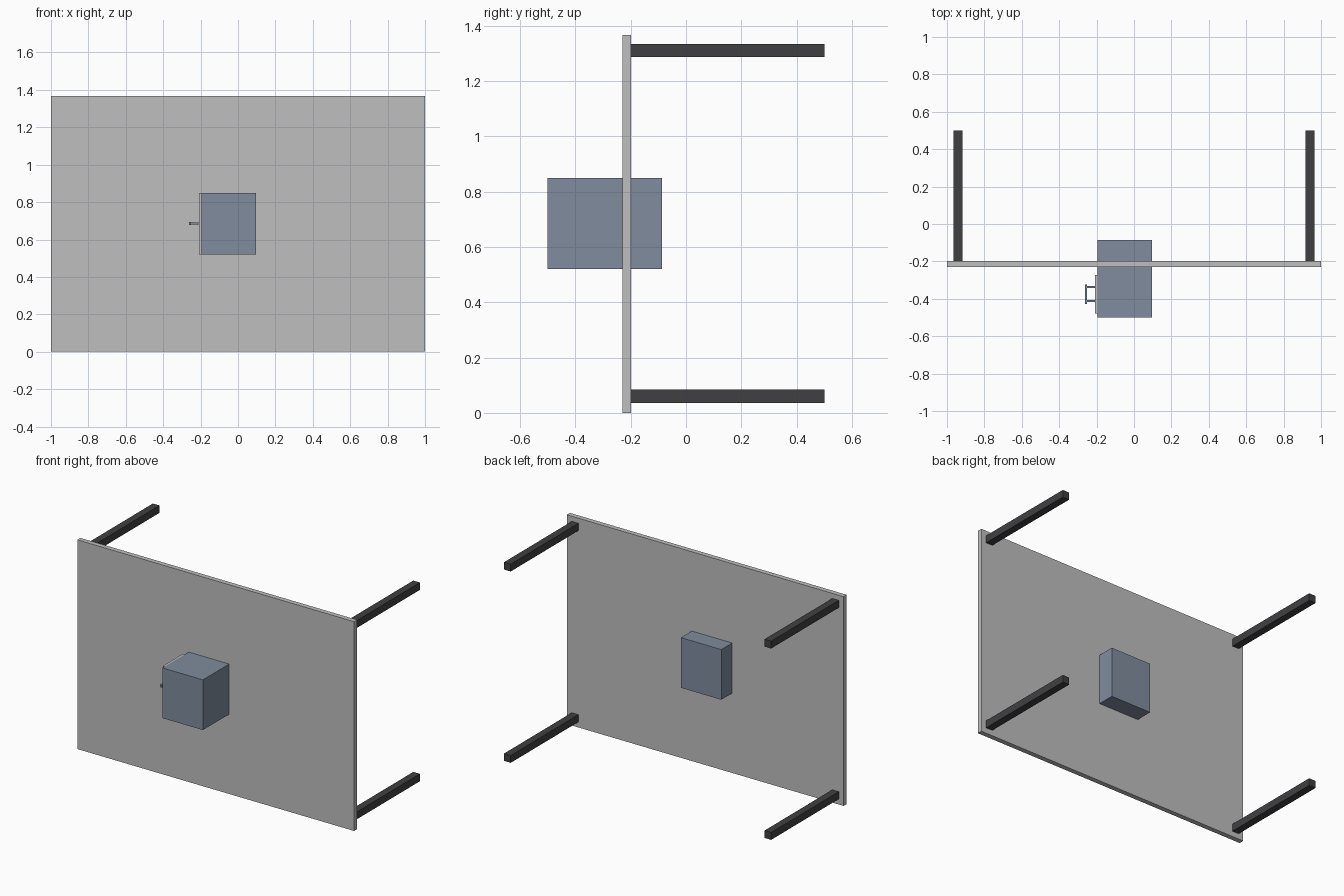
import bpy
import bmesh

cube = bpy.data.objects.get("Cube")
if cube:
    bpy.data.objects.remove(cube, do_unlink=True)


def material(name, colour):
    mat = bpy.data.materials.new(name)
    mat.use_nodes = True
    rgba = (*colour, 1)
    mat.diffuse_color = rgba
    mat.node_tree.nodes["Principled BSDF"].inputs["Base Color"].default_value = rgba
    return mat


light_grey = material("light grey", (0.52, 0.52, 0.52))
slate_blue = material("slate blue", (0.215, 0.265, 0.34))
charcoal = material("charcoal", (0.051, 0.051, 0.056))


def box(name, x, y, z, mat):
    """Flat-sided box from its (low, high) range on each axis."""
    bm = bmesh.new()
    bmesh.ops.create_cube(bm, size=1)
    for v in bm.verts:
        for axis, (low, high) in enumerate((x, y, z)):
            v.co[axis] = high if v.co[axis] > 0 else low
    mesh = bpy.data.meshes.new(name)
    bm.to_mesh(mesh)
    bm.free()
    mesh.materials.append(mat)
    obj = bpy.data.objects.new(name, mesh)
    bpy.context.collection.objects.link(obj)
    return obj


# Table top standing on its long edge
box("table_top", (-1, 1), (-0.23, -0.198), (0, 1.367), light_grey)

# Four legs pointing backwards
for side, x in (("right", (-0.966, -0.918)), ("left", (0.916, 0.964))):
    for level, z in (("lower", (0.036, 0.084)), ("upper", (1.286, 1.334))):
        box(f"{level}_{side}_leg", x, (-0.198, 0.501), z, charcoal)

# Cabinet passing through the table top
box("cabinet", (-0.195, 0.097), (-0.501, -0.086), (0.521, 0.849), slate_blue)

# Door panel on the cabinet's right side
box("door_panel", (-0.209, -0.195), (-0.478, -0.272), (0.521, 0.849), light_grey)

# Pull handle: two posts and a grip bar
for name, y in (("front", (-0.417, -0.406)), ("rear", (-0.342, -0.331))):
    box(f"{name}_handle_post", (-0.252, -0.209), y, (0.68, 0.691), slate_blue)
box("handle_grip", (-0.263, -0.251), (-0.427, -0.323), (0.677, 0.694), slate_blue)
